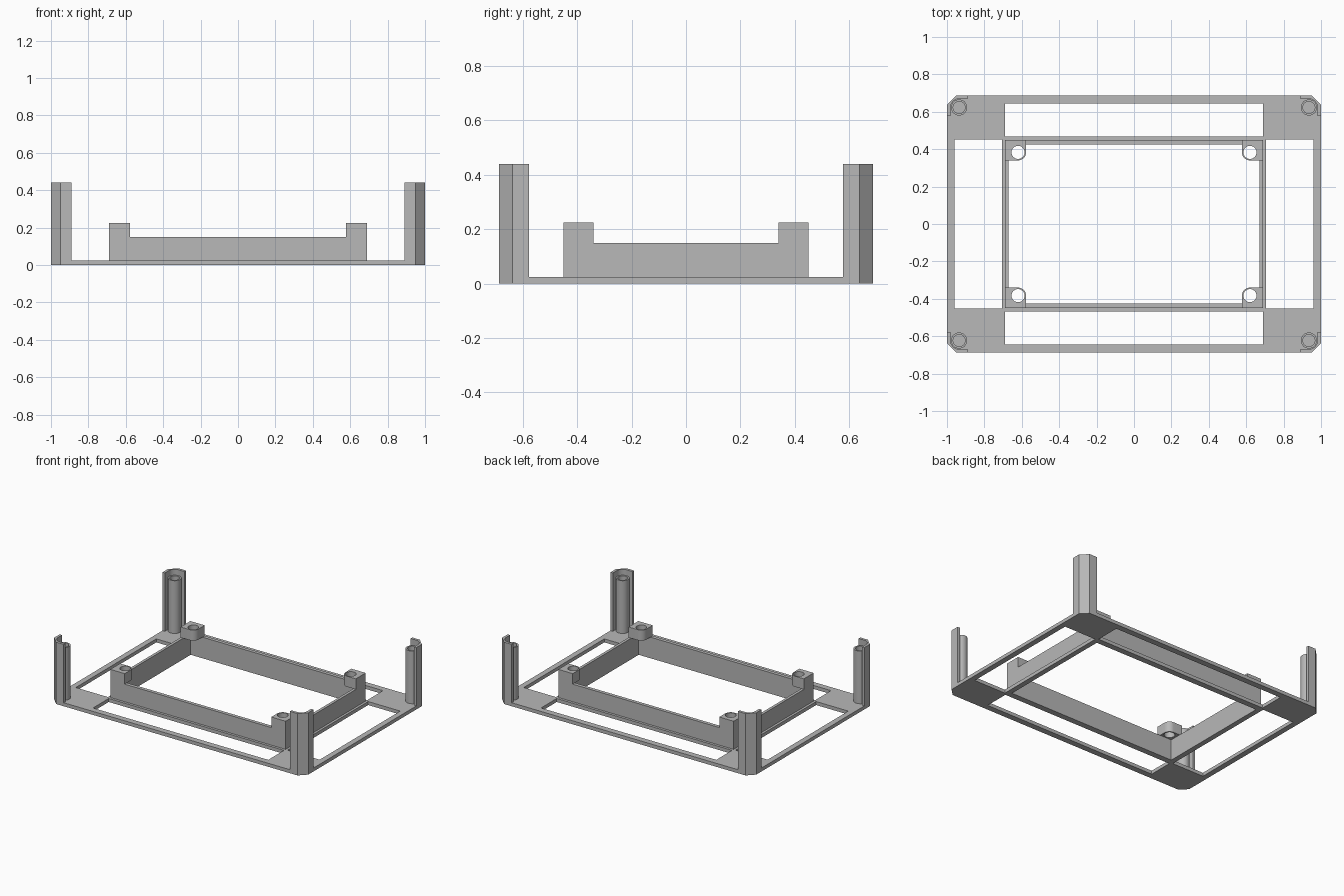
import bpy, bmesh
from math import sin, cos, pi, radians

if "Cube" in bpy.data.objects:
    bpy.data.objects.remove(bpy.data.objects["Cube"], do_unlink=True)

grey = bpy.data.materials.new("matte grey")
grey.use_nodes = True
grey.diffuse_color = (0.48, 0.48, 0.48, 1)
grey.node_tree.nodes["Principled BSDF"].inputs["Base Color"].default_value = grey.diffuse_color


def rect(x0, x1, y0, y1):
    return [(x0, y0), (x1, y0), (x1, y1), (x0, y1)]


def arc(cx, cy, r, start=0, end=360, steps=32):
    angles = [radians(start + (end - start) * i / steps) for i in range(steps + 1)]
    pts = [(cx + r * cos(a), cy + r * sin(a)) for a in angles]
    return pts[:-1] if abs(end - start) == 360 else pts


def prism(name, loops, z0, z1):
    """Extrude an outline; further loops inside it become holes."""
    curve = bpy.data.curves.new(name, 'CURVE')
    curve.dimensions = '2D'
    curve.fill_mode = 'BOTH'
    curve.extrude = (z1 - z0) / 2
    for loop in loops:
        spline = curve.splines.new('POLY')
        spline.points.add(len(loop) - 1)
        for point, (x, y) in zip(spline.points, loop):
            point.co = (x, y, 0, 1)
        spline.use_cyclic_u = True
    helper = bpy.data.objects.new(name + " outline", curve)
    bpy.context.collection.objects.link(helper)
    graph = bpy.context.evaluated_depsgraph_get()
    mesh = bpy.data.meshes.new_from_object(helper.evaluated_get(graph))
    bpy.data.objects.remove(helper, do_unlink=True)
    bm = bmesh.new()
    bm.from_mesh(mesh)
    bmesh.ops.remove_doubles(bm, verts=bm.verts, dist=0.0005)
    bmesh.ops.translate(bm, verts=bm.verts, vec=(0, 0, (z0 + z1) / 2))
    bmesh.ops.recalc_face_normals(bm, faces=bm.faces)
    bm.to_mesh(mesh)
    bm.free()
    mesh.materials.clear()
    mesh.materials.append(grey)
    obj = bpy.data.objects.new(name, mesh)
    bpy.context.collection.objects.link(obj)
    bpy.ops.object.select_all(action='DESELECT')
    obj.select_set(True)
    bpy.context.view_layer.objects.active = obj
    bpy.ops.object.shade_smooth_by_angle(angle=radians(30))
    return obj


X, Y, CHAMFER = 1.0, 0.688, 0.05
FLOOR, RIM, BOSS_TOP = 0.025, 0.15, 0.225
WX, WY = 0.69, 0.45          # outer size of the inner rim
IX, IY = 0.67, 0.425         # inner size of the inner rim

# Base plate with five openings
outline = [(X, Y - CHAMFER), (X - CHAMFER, Y), (CHAMFER - X, Y), (-X, Y - CHAMFER),
           (-X, CHAMFER - Y), (CHAMFER - X, -Y), (X - CHAMFER, -Y), (X, CHAMFER - Y)]
prism("base_plate", [outline,
                     rect(-IX, IX, -IY, IY),
                     rect(-WX, WX, 0.468, 0.645), rect(-WX, WX, -0.645, -0.468),
                     rect(0.707, 0.96, -0.453, 0.453), rect(-0.96, -0.707, -0.453, 0.453)],
      0, FLOOR)

# Upright rim around the central opening
prism("inner_rim", [rect(-WX, WX, -WY, WY), rect(-IX, IX, -IY, IY)], FLOOR, RIM)

# Corner profiles, drawn once for the back left corner
bx, by, br = 0.62, 0.383, 0.043
boss = [(WX, WY), (bx - br, WY)] + arc(bx, by, br, 180, 270, 10) + [(WX, by - br)]
boss_hole = arc(bx, by, 0.035)
px, py = 0.935, 0.623
guard = ([(X, 0.578), (X, Y - CHAMFER), (X - CHAMFER, Y), (0.89, Y), (0.89, py + 0.046)]
         + arc(px, py, 0.046, 90, 0, 12) + [(px + 0.046, 0.578)])
pillar, bore = arc(px, py, 0.043), arc(px, py, 0.032)

# Mounting bosses, corner guards and screw pillars at all four corners
for sx, side in ((1, "left"), (-1, "right")):
    for sy, end in ((1, "back"), (-1, "front")):
        def mirrored(*loops):
            return [[(sx * x, sy * y) for x, y in loop] for loop in loops]
        corner = end + "_" + side
        prism(corner + "_boss", mirrored(boss, boss_hole), RIM, BOSS_TOP)
        prism(corner + "_guard", mirrored(guard), FLOOR, 0.44)
        prism(corner + "_pillar", mirrored(pillar, bore), FLOOR, 0.4)
